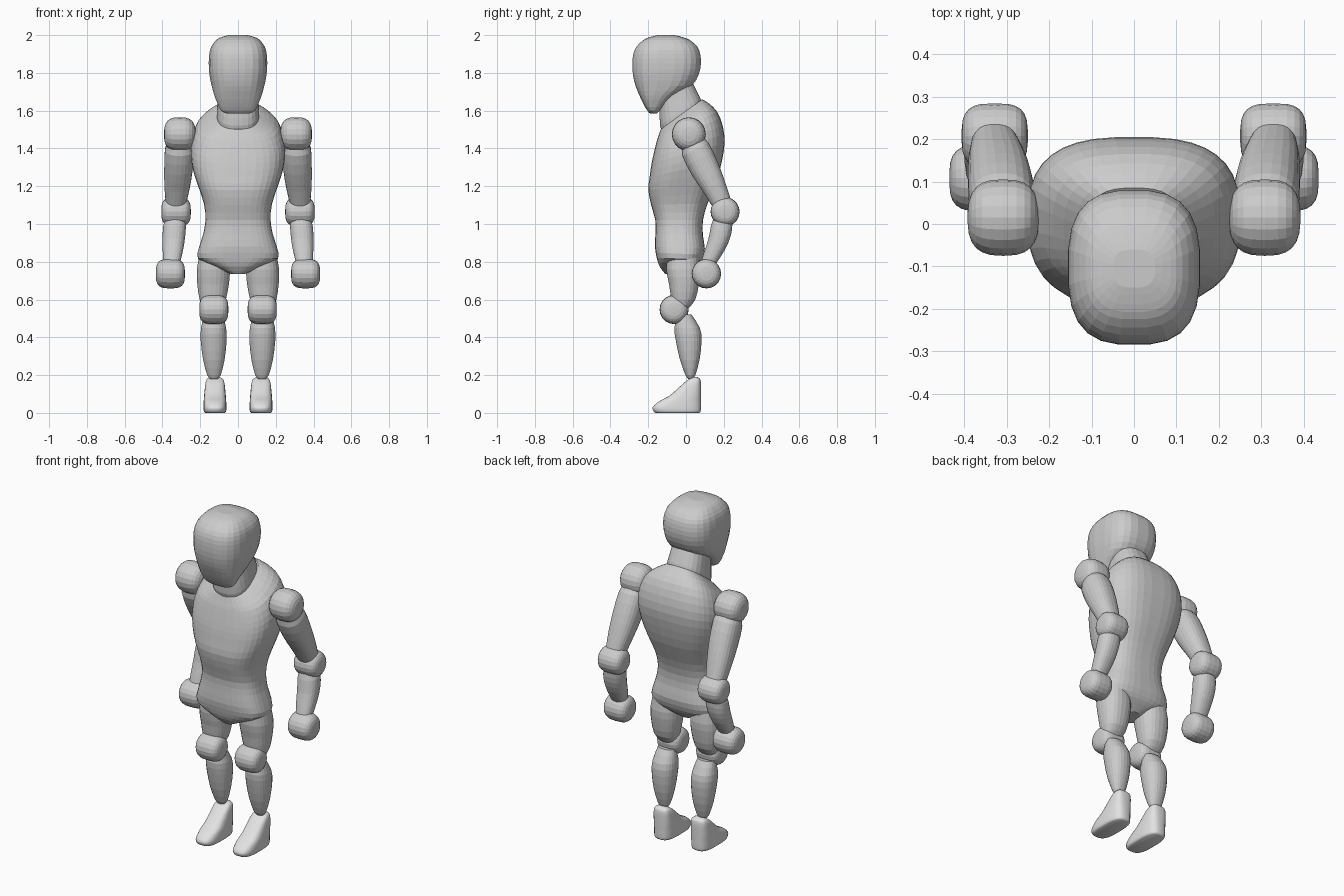
import bpy
import bmesh
import math
from mathutils import Vector

default_cube = bpy.data.objects.get("Cube")
if default_cube:
    bpy.data.objects.remove(default_cube, do_unlink=True)


def make_material(name, value):
    material = bpy.data.materials.new(name)
    material.use_nodes = True
    colour = (value, value, value, 1)
    material.diffuse_color = colour
    material.node_tree.nodes["Principled BSDF"].inputs["Base Color"].default_value = colour
    return material


body_grey = make_material("body grey", 0.6)
foot_grey = make_material("light foot grey", 0.76)


def power(value, exponent):
    return math.copysign(abs(value) ** exponent, value)


def smooth_rows(rows, steps):
    """Insert Catmull-Rom rows between the given cross-sections."""
    points = [Vector(row) for row in rows]
    padded = [points[0]] + points + [points[-1]]
    result = []
    for a, b, c, d in zip(padded, padded[1:], padded[2:], padded[3:]):
        for step in range(steps):
            t = step / steps
            result.append(b + (c - a) * (t / 2)
                          + (2 * a - 5 * b + 4 * c - d) * (t * t / 2)
                          + (3 * (b - c) + d - a) * (t ** 3 / 2))
    return result + [points[-1]]


def skin(name, rings, material, smooth=False):
    """Join closed rings of points into one capped surface."""
    bm = bmesh.new()
    loops = [[bm.verts.new(point) for point in ring] for ring in rings]
    for low, high in zip(loops, loops[1:]):
        for i in range(len(low)):
            j = (i + 1) % len(low)
            bm.faces.new((low[i], low[j], high[j], high[i]))
    bm.faces.new(loops[0])
    bm.faces.new(loops[-1])
    bmesh.ops.recalc_face_normals(bm, faces=bm.faces)
    for face in bm.faces:
        face.smooth = smooth
    mesh = bpy.data.meshes.new(name)
    bm.to_mesh(mesh)
    bm.free()
    mesh.materials.append(material)
    obj = bpy.data.objects.new(name, mesh)
    bpy.context.collection.objects.link(obj)
    return obj


def loft(name, rows, side=1, squareness=2.6, segments=24, steps=2,
         material=body_grey, smooth=False):
    """Rows hold front y, front z, back y, back z, half width, centre x."""
    rings = []
    for front_y, front_z, back_y, back_z, width, centre in smooth_rows(rows, steps):
        ring = []
        for i in range(segments):
            angle = math.tau * (i + 0.5) / segments
            across = power(math.cos(angle), 2 / squareness)
            t = (1 + power(math.sin(angle), 2 / squareness)) / 2
            ring.append((side * (centre + width * across),
                         front_y + (back_y - front_y) * t,
                         front_z + (back_z - front_z) * t))
        rings.append(ring)
    return skin(name, rings, material, smooth)


def level(rows, bottom_x=0, top_x=0):
    """Turn rows of z, front y, back y, half width into level loft rows."""
    low, high = rows[0][0], rows[-1][0]
    return [(front, z, back, z, width,
             bottom_x + (top_x - bottom_x) * (z - low) / (high - low))
            for z, front, back, width in rows]


def joint(name, centre, radius, width, side, squareness=0.62):
    """Rounded drum joint whose axis runs sideways."""
    rings, count, segments = [], 12, 20
    for k in range(count + 1):
        angle = math.pi * (0.02 + 0.96 * k / count) - math.pi / 2
        x = width * power(math.sin(angle), squareness)
        r = radius * math.cos(angle) ** squareness
        rings.append([(side * (centre[0] + x),
                       centre[1] + r * math.cos(math.tau * i / segments),
                       centre[2] + r * math.sin(math.tau * i / segments))
                      for i in range(segments)])
    return skin(name, rings, body_grey)


# Head, narrowing to the chin
loft("head", level([
    (1.585, -.19, -.155, .06), (1.6, -.205, -.14, .09),
    (1.64, -.228, -.1, .11), (1.68, -.247, -.05, .126),
    (1.73, -.268, .03, .14), (1.79, -.282, .068, .152),
    (1.85, -.285, .08, .156), (1.9, -.28, .076, .153),
    (1.94, -.262, .06, .142), (1.975, -.225, .02, .115),
    (1.99, -.19, -.02, .088), (2, -.15, -.06, .05)]), squareness=2.8)

# Neck, leaning forward out of the collar
loft("neck", [
    (-.12, 1.47, .09, 1.62, .112, 0), (-.138, 1.52, .075, 1.67, .112, 0),
    (-.14, 1.6, .04, 1.74, .105, 0), (-.14, 1.68, .02, 1.8, .1, 0)])

# Torso, from the slanted collar to the crotch
torso = [
    (-.135, 1.5, .085, 1.66, .115), (-.145, 1.47, .12, 1.64, .165),
    (-.155, 1.44, .165, 1.595, .215), (-.17, 1.38, .195, 1.52, .243),
    (-.183, 1.32, .205, 1.43, .25), (-.193, 1.25, .19, 1.33, .238),
    (-.2, 1.18, .16, 1.22, .21), (-.185, 1.1, .115, 1.11, .18),
    (-.163, 1.02, .09, 1.02, .173), (-.162, .95, .09, .94, .185),
    (-.165, .88, .1, .87, .207), (-.155, .82, .085, .81, .212),
    (-.14, .775, .06, .775, .13), (-.11, .735, .02, .74, .04)]
loft("torso", [row + (0,) for row in torso], squareness=2.8, segments=36)

for side, label in ((1, "left"), (-1, "right")):
    # Arm
    joint(label + "_shoulder", (.308, .015, 1.475), .09, .084, side, 0.72)
    loft(label + "_upper_arm", [
        (-.02, 1.42, .07, 1.48, .06, .305), (-.02, 1.36, .12, 1.43, .077, .31),
        (.03, 1.26, .168, 1.33, .076, .315), (.09, 1.17, .205, 1.23, .068, .322),
        (.14, 1.09, .235, 1.14, .055, .328)], side, squareness=2.3)
    joint(label + "_elbow", (.328, .207, 1.065), .077, .078, side)
    loft(label + "_forearm", [
        (.15, 1.04, .24, 1.04, .05, .33), (.132, .99, .246, 1.0, .06, .335),
        (.118, .92, .238, .94, .06, .34), (.095, .85, .21, .87, .054, .345),
        (.07, .77, .16, .79, .042, .352)], side, squareness=2.3)
    joint(label + "_hand", (.358, .108, .737), .078, .077, side)

    # Leg
    loft(label + "_thigh", level([
        (.55, -.06, .01, .05), (.6, -.078, .05, .07), (.68, -.09, .068, .084),
        (.76, -.105, .075, .088), (.86, -.1, .06, .072)], .135, .128),
        side, squareness=2.3)
    joint(label + "_knee", (.128, -.063, .547), .077, .077, side)
    loft(label + "_shin", level([
        (.18, .01, .04, .02), (.2, -.003, .05, .036), (.28, -.032, .072, .057),
        (.38, -.054, .083, .069), (.45, -.062, .074, .067),
        (.52, -.045, .03, .05)], .127, .13), side, squareness=2.2)

    # Foot, with a sloping instep
    loft(label + "_foot", level([
        (0, -.16, .07, .052), (.008, -.172, .078, .059), (.03, -.177, .08, .061),
        (.06, -.145, .08, .06), (.09, -.09, .08, .058), (.13, -.043, .08, .054),
        (.16, -.01, .079, .05), (.18, .018, .074, .042),
        (.19, .035, .06, .025)], .122, .122), side, squareness=3, steps=3,
        material=foot_grey, smooth=True)
